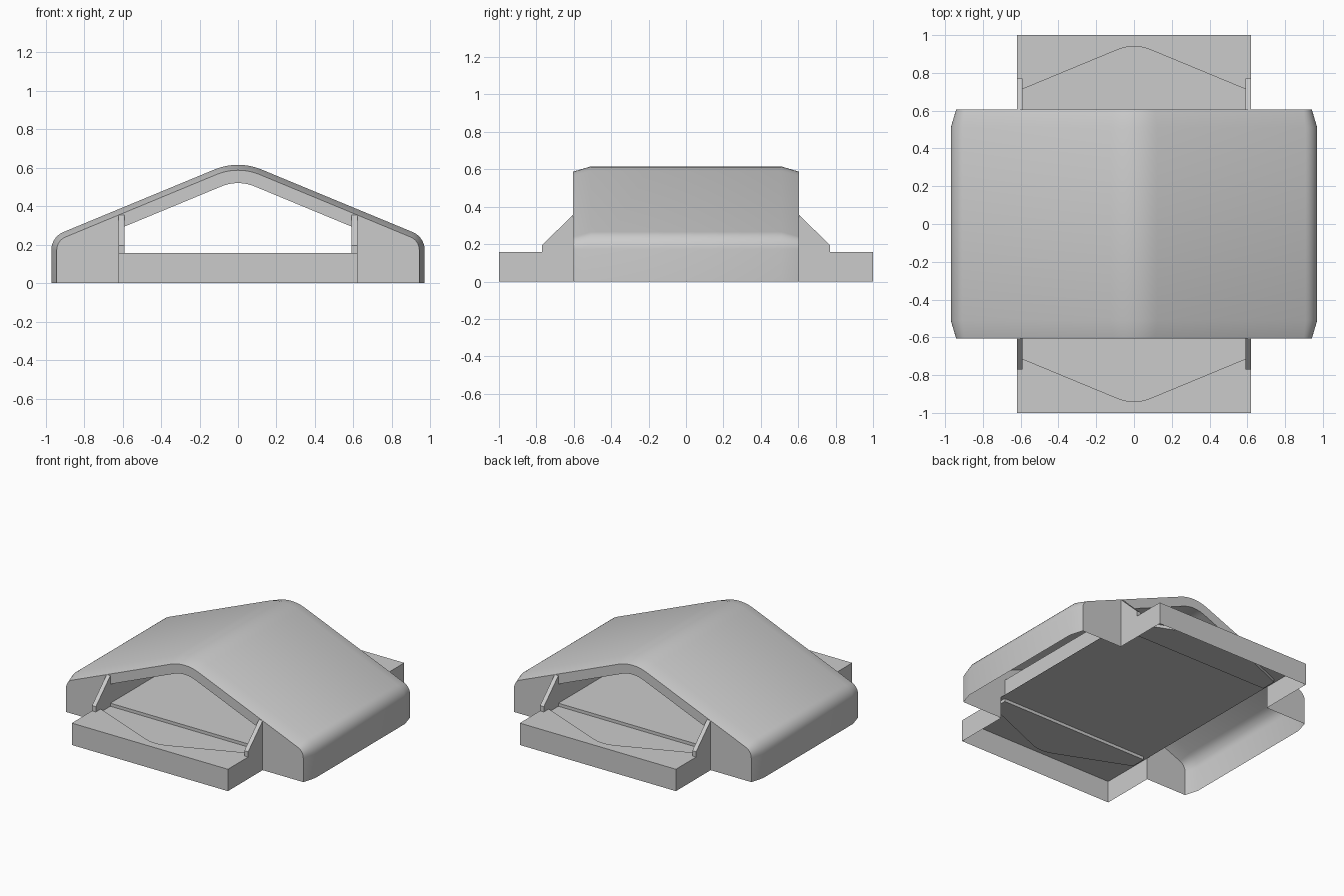
import bpy, bmesh, math

if "Cube" in bpy.data.objects:
    bpy.data.objects.remove(bpy.data.objects["Cube"])

A = math.radians(22.5)          # roof pitch
SX, SY = 0.62, 1.0              # platform half size
END = 0.605                     # half length of the roof
IN = 0.59                       # half width of the opening
TOP, DIP = 0.157, 0.135         # platform height, recessed floor height


def make(name, faces, smooth=False):
    bm = bmesh.new()
    for f in faces:
        bm.faces.new([bm.verts.new(p) for p in f])
    bmesh.ops.remove_doubles(bm, verts=bm.verts, dist=1e-5)
    bmesh.ops.recalc_face_normals(bm, faces=bm.faces)
    me = bpy.data.meshes.new(name)
    bm.to_mesh(me)
    bm.free()
    ob = bpy.data.objects.new(name, me)
    bpy.context.collection.objects.link(ob)
    if smooth:
        bpy.ops.object.select_all(action='DESELECT')
        bpy.context.view_layer.objects.active = ob
        ob.select_set(True)
        bpy.ops.object.shade_smooth_by_angle(angle=math.radians(40))
    return ob


def arc(cx, cz, r, a0, a1, n):
    return [(cx + r * math.sin(a0 + (a1 - a0) * i / n),
             cz + r * math.cos(a0 + (a1 - a0) * i / n)) for i in range(n + 1)]


def mirror(half):
    # half runs from x = 0 outwards; result runs from -x to +x
    return [(-x, z) for x, z in reversed(half[1:])] + half


def outer(d):
    half = arc(0, 0.295, 0.32 - d, 0, A, 5)
    half += arc(0.87, 0.173, 0.1 - d, A, math.pi / 2, 7)
    return mirror(half + [(0.97 - d, 0)])


def strip(a, b):
    return [[a[i], a[i + 1], b[i + 1], b[i]] for i in range(len(a) - 1)]


def at_y(prof, y):
    return [(x, y, z) for x, z in prof]


# inner arch of the opening
arch_half = arc(0, 0.295, 0.225, 0, A, 5)
x0, z0 = arch_half[-1]
arch = mirror(arch_half + [(IN, z0 - (IN - x0) * math.tan(A))])

# roof shell with tapered ends
rings = [at_y(outer(d), y) for d, y in
         ((0.028, -END), (0, -0.51), (0, 0.51), (0.028, END))]
make("roof_shell", [f for a, b in zip(rings, rings[1:]) for f in strip(a, b)], True)

# end walls around the opening
wall = outer(0.028) + [(SX, 0), (SX, TOP), (IN, TOP)] + arch[::-1] \
    + [(-IN, TOP), (-SX, TOP), (-SX, 0)]
for s, n in ((-1, "front"), (1, "back")):
    make(n + "_wall", [at_y(wall, s * END)])

# tunnel lining: side walls and ceiling
lining = [(-IN, TOP)] + arch + [(IN, TOP)]
make("tunnel_lining", strip(at_y(lining, -END), at_y(lining, END)), True)

# platform: inner floor, then a landing with a pointed recess at each end
make("inner_floor", [[(-SX, -END, TOP), (SX, -END, TOP), (SX, END, TOP), (-SX, END, TOP)]])
for s, n in ((-1, "front"), (1, "back")):
    edge = [(-IN, END)] + [(x, z + 0.42) for x, z in arch] + [(IN, END)]
    rim = edge + [(SX, END), (SX, SY), (-SX, SY), (-SX, END)]
    hi = [(x, s * y, TOP) for x, y in edge]
    lo = [(x, s * y, DIP) for x, y in edge]
    side = [(SX, END), (SX, SY), (-SX, SY), (-SX, END)]
    make(n + "_landing",
         [[(x, s * y, TOP) for x, y in rim], lo]
         + strip(hi + hi[:1], lo + lo[:1])
         + strip([(x, s * y, TOP) for x, y in side], [(x, s * y, 0) for x, y in side]))

    # sloped fins beside the opening
    fin = [(END, TOP), (END, 0.355), (0.77, 0.195), (0.77, TOP)]
    for t, m in ((-1, "left"), (1, "right")):
        a = [(t * IN, s * y, z) for y, z in fin]
        b = [(t * SX, s * y, z) for y, z in fin]
        make(f"{n}_{m}_fin", [a, b] + strip(a + a[:1], b + b[:1]))
